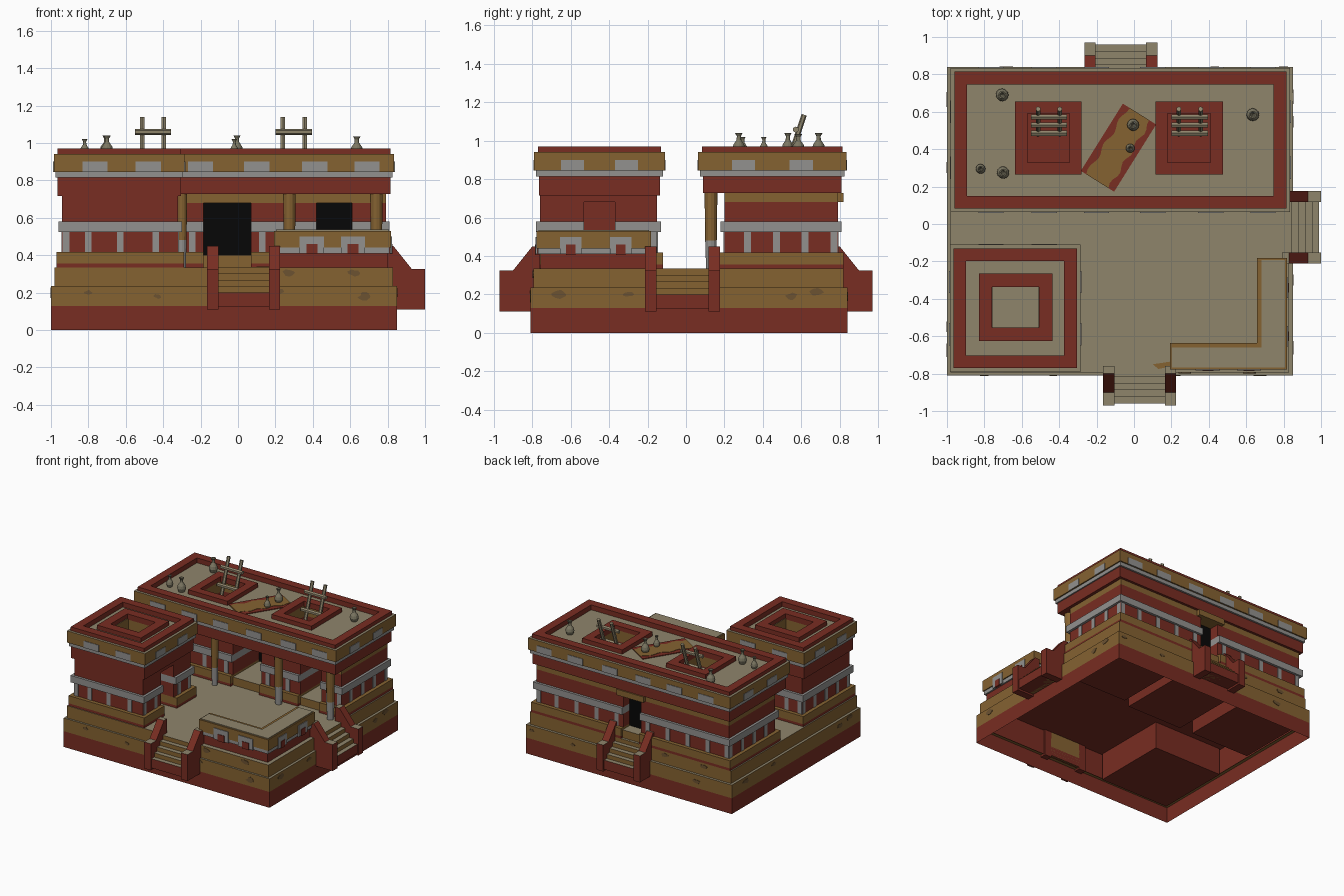
import bpy, bmesh, math, random
from mathutils import Vector

if "Cube" in bpy.data.objects:
    bpy.data.objects.remove(bpy.data.objects["Cube"])
random.seed(4)

def mat(name, r, g, b):
    m = bpy.data.materials.new(name)
    m.diffuse_color = (r, g, b, 1)
    m.use_nodes = True
    m.node_tree.nodes["Principled BSDF"].inputs["Base Color"].default_value = m.diffuse_color
    return m
RED = mat("red plaster", .19, .026, .016)
OCH = mat("ochre plaster", .235, .123, .031)
BEI = mat("beige floor", .275, .233, .148)
GRY = mat("grey stone", .29, .285, .275)
BLK = mat("black opening", .002, .002, .002)
STN = mat("brown stain", .15, .085, .031)
POT = mat("clay grey", .2, .183, .122)

def finish(name, bm, side, top=None):
    bmesh.ops.recalc_face_normals(bm, faces=bm.faces)
    bm.normal_update()
    for f in bm.faces:                      # upward faces take the top colour
        f.material_index = 1 if top and f.normal.z > .9 else 0
    me = bpy.data.meshes.new(name)
    bm.to_mesh(me); bm.free()
    me.materials.append(side)
    if top: me.materials.append(top)
    ob = bpy.data.objects.new(name, me)
    bpy.context.collection.objects.link(ob)
    return ob

def prism(name, pts, a, b, side, top=None, axis='z', caps="bt"):
    bm = bmesh.new()
    at = {'z': lambda p, t: (p[0], p[1], t), 'x': lambda p, t: (t, p[0], p[1]),
          'y': lambda p, t: (p[0], t, p[1])}[axis]
    lo = [bm.verts.new(at(p, a)) for p in pts]
    hi = [bm.verts.new(at(p, b)) for p in pts]
    n = len(pts)
    for i in range(n):
        bm.faces.new((lo[i], lo[(i+1) % n], hi[(i+1) % n], hi[i]))
    if "b" in caps: bm.faces.new(lo[::-1])
    if "t" in caps: bm.faces.new(hi)
    return finish(name, bm, side, top)

def rect(x0, x1, y0, y1, e=0):
    return [(x0-e, y0-e), (x1+e, y0-e), (x1+e, y1+e), (x0-e, y1+e)]

def box(name, x0, x1, y0, y1, z0, z1, side, top=None, caps="bt"):
    return prism(name, rect(x0, x1, y0, y1), z0, z1, side, top, caps=caps)

def frame(name, x0, x1, y0, y1, w, z0, z1, side, top=None):
    box(name+"_front", x0, x1, y0, y0+w, z0, z1, side, top)
    box(name+"_back", x0, x1, y1-w, y1, z0, z1, side, top)
    box(name+"_left", x0, x0+w, y0+w, y1-w, z0, z1, side, top)
    box(name+"_right", x1-w, x1, y0+w, y1-w, z0, z1, side, top)

def slab(name, x0, x1, y0, y1, holes, hy0, hy1, z0, z1, side, top=None):
    """Slab with rectangular holes that share one y range."""
    box(name+"_front", x0, x1, y0, hy0, z0, z1, side, top)
    box(name+"_back", x0, x1, hy1, y1, z0, z1, side, top)
    xs = [x0] + [v for h in holes for v in h] + [x1]
    for i in range(0, len(xs), 2):
        box(name+"_middle", xs[i], xs[i+1], hy0, hy1, z0, z1, side, top)

def plates(name, axis, c, centres, w, z0, z1, m, t=.004):
    for s in centres:                       # thin painted plates on a wall
        if axis == 'y': box(name, s-w/2, s+w/2, c-t, c+t, z0, z1, m)
        else: box(name, c-t, c+t, s-w/2, s+w/2, z0, z1, m)

def foot(x0, x1, y0, y1, e, front=(), right=(), back=()):
    """Rectangle outline with door alcoves cut into its sides."""
    x0, x1, y0, y1 = x0-e, x1+e, y0-e, y1+e
    p = [(x0, y0)]
    for a, b, d in front: p += [(a, y0), (a, d), (b, d), (b, y0)]
    p.append((x1, y0))
    for a, b, d in right: p += [(x1, a), (d, a), (d, b), (x1, b)]
    p.append((x1, y1))
    for a, b, d in back: p += [(b, y1), (b, d), (a, d), (a, y1)]
    return p + [(x0, y1)]

# stepped platform, open underneath
box("base_lower", -1, .85, -.81, .84, 0, .128, RED, caps="")
frame("base_upper", -1, .85, -.81, .84, .03, .128, .235, OCH, BEI)
box("platform", -.98, .83, -.795, .82, .235, .335, OCH, BEI, caps="t")
box("platform_lining", -.965, .815, -.775, .805, .12, .325, RED, caps="t")
for r in [(-.95, -.33, -.76, -.14), (-.93, -.4, .2, .77), (-.28, .22, .2, .72), (.3, .78, .25, .77)]:
    box("sunken_room", *r, .1, .32, RED)

# walls in coloured courses
COURSES = [(.335, .355, .03, RED), (.355, .417, .03, OCH), (.417, .525, 0, RED),
           (.525, .58, .02, GRY), (.58, .68, 0, RED)]
MAIN, SIDE = (-.94, .79, .2, .79), (-.94, -.32, -.76, -.15)
MAIN_DOORS = dict(front=[(-.185, .07, .55), (.42, .61, .55)], back=[(-.15, .01, .7)])
SIDE_DOORS = dict(right=[(-.53, -.37, -.46)])
for z0, z1, e, m in COURSES:
    prism("main_wall", foot(*MAIN, e, **MAIN_DOORS), z0, z1, m)
    prism("side_wall", foot(*SIDE, e, **SIDE_DOORS), z0, z1, m)
box("main_wall_lintel_course", *MAIN, .68, .727, OCH, RED)
box("side_wall_top_course", *SIDE, .68, .715, RED, BEI)
box("back_door_lintel", -.19, .05, .78, .82, .68, .727, OCH)

# dark doorways and their sills
for a, b in [(-.185, .07), (.42, .61)]:
    box("front_door", a, b, .535, .555, .335, .68, BLK)
    box("front_sill", a, b, .2, .54, .335, .4, OCH, BEI)
box("back_door", -.15, .01, .695, .708, .335, .68, BLK)
box("back_sill", -.15, .01, .7, .8, .335, .4, OCH, BEI)
box("side_recess_back", -.465, -.45, -.53, -.37, .335, .68, RED)

# grey pilasters under the grey band
P = dict(w=.036, z0=.417, z1=.525, m=GRY)
plates("pilaster", 'y', .2, [-.92, -.8, -.63, -.44, -.245, .13, .31, .67, .77], **P)
plates("pilaster", 'y', .79, [-.92, -.75, -.57, -.39, -.21, .07, .25, .43, .61, .77], **P)
plates("pilaster", 'x', .79, [.32, .47, .62, .77], **P)
plates("pilaster", 'x', -.94, [.32, .47, .62, .77, -.74, -.6, -.455, -.31, -.17], **P)
plates("pilaster", 'y', -.76, [-.92, -.8, -.63, -.44], **P)
plates("pilaster", 'y', -.15, [-.92, -.8, -.63, -.44], **P)
plates("pilaster", 'x', -.32, [-.74, -.6, -.3, -.17], **P)

# upper storeys, friezes and parapets
def roof(name, x0, x1, y0, y1, holes, hy0, hy1, zb):
    slab(name+"_upper_wall", x0+.02, x1-.02, y0+.025, y1-.025, holes, hy0, hy1, zb, .84, RED)
    slab(name+"_roof_floor", x0+.03, x1-.03, y0+.03, y1-.03, holes, hy0, hy1, .84, .93, OCH, BEI)
    frame(name+"_grey_band", x0+.01, x1-.01, y0+.01, y1-.01, .03, .815, .845, GRY)
    frame(name+"_frieze", x0, x1, y0, y1, .035, .845, .94, OCH, BEI)
    frame(name+"_parapet", x0+.02, x1-.02, y0+.02, y1-.02, .068, .9, .97, RED)
HX = [(-.57, -.345), (.18, .41)]
roof("main", -.98, .835, .063, .835, HX, .33, .61, .727)
roof("side", -.985, -.285, -.79, -.11, [(-.755, -.51)], -.555, -.33, .715)
for a, b in HX:
    frame("hatch_curb", a-.065, b+.065, .265, .655, .065, .92, .965, RED)
frame("side_hatch_curb", -.83, -.435, -.625, -.265, .072, .92, .965, RED)

# stepped grey motifs on the friezes
M = dict(z0=.845, z1=.9, m=GRY)
for y in (.063, .835):
    plates("frieze_motif", 'y', y, [-.765, -.48, -.2, .1, .41, .69], .135, **M)
for y in (-.79, -.11):
    plates("frieze_motif", 'y', y, [-.765, -.48], .135, **M)
for x, ys in [(.835, [.3, .6]), (-.98, [.3, .6]), (-.985, [-.59, -.31]), (-.285, [-.59, -.31])]:
    plates("frieze_motif", 'x', x, ys, .12, **M)

# low L-shaped bench wall at the front right corner
def ell(e, i=None):
    i = e if i is None else i
    return [(.2-e, -.77-e), (.81+e, -.77-e), (.81+e, -.19+e), (.665-i, -.19+e),
            (.665-i, -.645+i), (.2-e, -.645+i)]
prism("bench_foot", ell(-.012), .335, .41, RED)
prism("bench_grey_band", ell(0), .41, .44, GRY)
prism("bench_frieze", ell(.008), .44, .53, OCH)
prism("bench_top", ell(-.002, -.016), .525, .536, BEI)
for w, z0, z1, m, t in [(.13, .41, .5, GRY, .005), (.06, .405, .46, RED, .009)]:
    plates("bench_motif", 'y', -.778, [.395, .615], w, z0, z1, m, t)
    plates("bench_motif", 'x', .818, [-.6, -.34], w*.85, z0, z1, m, t)

# three stairways with sloping side walls
def stairs(name, loc, turn):
    obs = []
    for x in (-.195, .135):
        prof = [(-.19, .11), (-.19, .325), (-.12, .325), (-.02, .45), (.02, .45), (.02, .11)]
        obs.append(prism(name+"_side_wall", prof, x, x+.06, RED, BEI, 'x'))
    for i in range(5):
        obs.append(box(name+"_step", -.14, .14, -.18+.036*i, .02, .125, .2+.034*i, OCH if i else RED, BEI))
    for o in obs:
        o.location = (*loc, 0)
        o.rotation_euler.z = turn
stairs("front_stairs", (.03, -.78), 0)
stairs("right_stairs", (.81, -.0175), math.pi/2)
stairs("back_stairs", (-.07, .78), math.pi)

# porch columns and ladders
def rod(name, p, q, r, m, n=8, r2=None):
    p, q = Vector(p), Vector(q)
    bm = bmesh.new()
    bmesh.ops.create_cone(bm, cap_ends=True, segments=n, radius1=r, radius2=r2 or r, depth=(q-p).length)
    ob = finish(name, bm, m)
    ob.location = (p+q)/2
    ob.rotation_euler = (q-p).to_track_quat('Z', 'Y').to_euler()
    return ob
for x, r in [(-.3, .025), (.275, .03), (.74, .03)]:
    rod("column_foot", (x, .13, .335), (x, .13, .48), r*.85, GRY, 12, r)
    rod("column_shaft", (x, .13, .48), (x, .13, .73), r, OCH, 12, r*1.12)
for cx in (-.455, .298):
    for dx in (-.058, .058):
        rod("ladder_rail", (cx+dx, .48, .73), (cx+dx, .615, 1.135), .014, BEI, 6)
    for z in (.8, .93, 1.058):
        y = .48 + (z-.73)/3
        rod("ladder_rung", (cx-.097, y-.018, z), (cx+.097, y-.018, z), .016, BEI, 6)

# clay pots, turned from a profile
def pot(x, y, r, h):
    bm = bmesh.new()
    prof = [(.01, 0), (.7, 0), (1, .25), (.85, .45), (.35, .68), (.32, .85), (.6, 1), (.4, 1), (.2, .8), (.01, .75)]
    vs = [bm.verts.new((a*r, 0, b*h)) for a, b in prof]
    es = [bm.edges.new(e) for e in zip(vs, vs[1:])]
    bmesh.ops.spin(bm, geom=vs+es, cent=(0, 0, 0), axis=(0, 0, 1), angle=2*math.pi, steps=12)
    bmesh.ops.remove_doubles(bm, verts=bm.verts, dist=.0003)
    ob = finish("clay_pot", bm, POT)
    ob.location = (x, y, .93)
for p in [(-.705, .69, .034, .11), (-.82, .295, .026, .09), (-.7, .275, .033, .11),
          (-.005, .53, .032, .11), (-.02, .405, .024, .09), (.635, .585, .034, .105)]:
    pot(*p)

# rug with wavy borders on the main roof
rug = [box("rug_border", -.212, .212, -.105, .105, .925, .936, RED)]
xs = [-.212 + .424*i/16 for i in range(17)]
wave = [(x, -.07 + .01*math.sin(i*1.3)) for i, x in enumerate(xs)]
wave += [(x, .07 + .01*math.sin(i*1.1)) for i, x in reversed(list(enumerate(xs)))]
rug.append(prism("rug_centre", wave, .93, .939, OCH))
for o in rug:
    o.location = (-.083, .408, 0)
    o.rotation_euler.z = math.radians(58)

# weathered stains on the platform sides
def stain(a, z, axis, c, s):
    pts = [(a + s*random.uniform(.7, 1.3)*math.cos(k*.7), z + .6*s*random.uniform(.6, 1.2)*math.sin(k*.7)) for k in range(9)]
    prism("stain", pts, c-.003, c+.003, STN, axis=axis)
for a, z, s in [(-.43, .18, .02), (.21, .205, .03), (.68, .18, .035), (-.8, .2, .02)]:
    stain(a, z, 'y', -.81, s); stain(-a, z, 'y', .84, s)
for a, z, s in [(-.66, .2, .035), (-.3, .2, .025), (.55, .19, .03), (.68, .21, .035)]:
    stain(a, z, 'x', .85, s); stain(-a, z, 'x', -1, s)
for a in (.17, .52):
    stain(a + .1, .305, 'y', -.795, .03); stain(a - .9, .305, 'y', .82, .03)
prism("floor_scrap", [(.1, -.75), (.2, -.735), (.21, -.76), (.13, -.775)], .333, .338, OCH)
